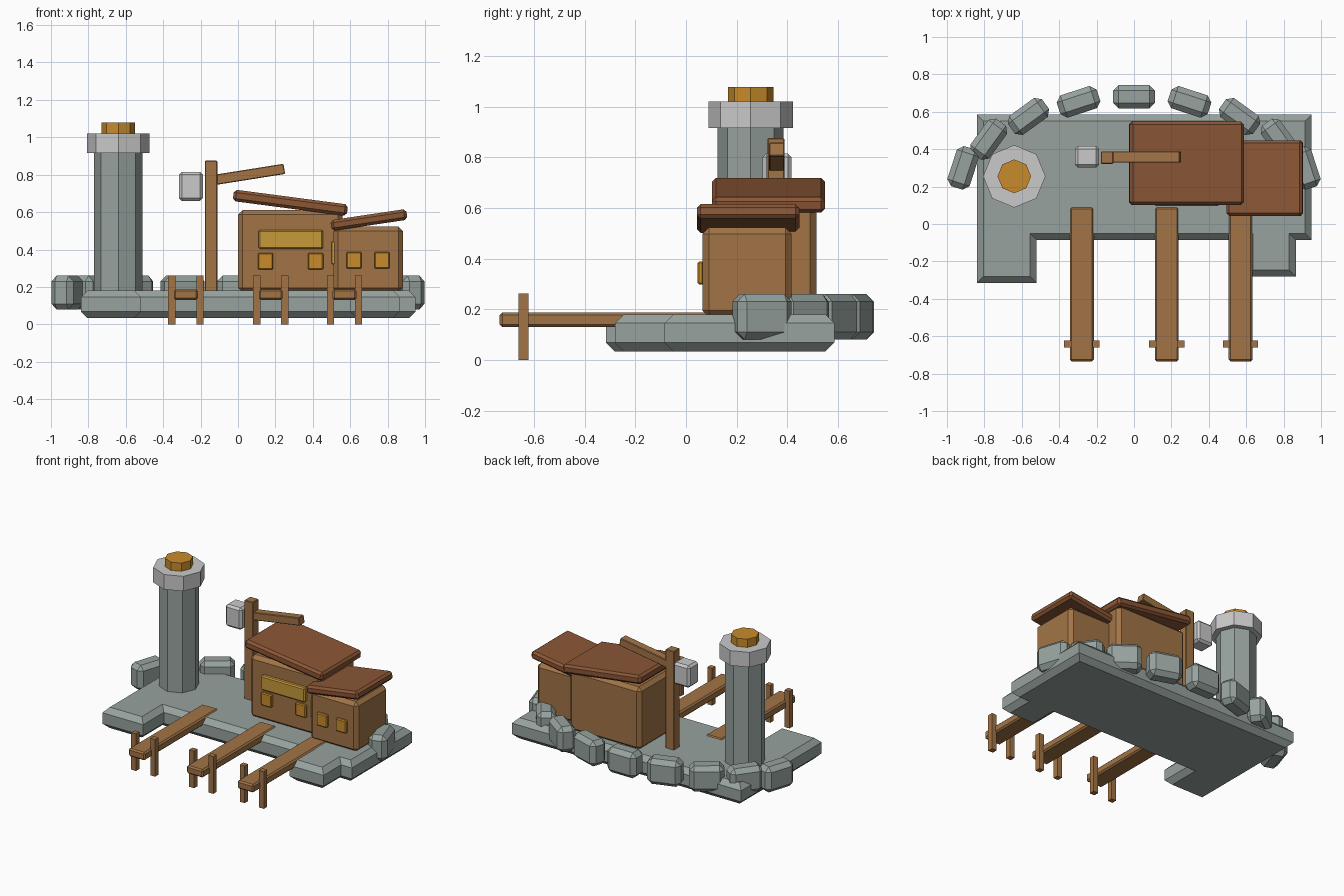
import bpy, bmesh, math

if "Cube" in bpy.data.objects:
    bpy.data.objects.remove(bpy.data.objects["Cube"])


def material(name, rgb):
    m = bpy.data.materials.new(name)
    m.diffuse_color = (*rgb, 1)
    m.use_nodes = True
    m.node_tree.nodes["Principled BSDF"].inputs["Base Color"].default_value = m.diffuse_color
    return m


STONE = material("stone", (0.31, 0.365, 0.345))
WOOD = material("wood", (0.36, 0.175, 0.062))
ROOF = material("roof_brown", (0.26, 0.095, 0.037))
GOLD = material("window_gold", (0.58, 0.26, 0.025))
SIGN = material("sign_yellow", (0.57, 0.32, 0.043))
PALE = material("pale_grey", (0.59, 0.59, 0.59))


def finish(name, bm, mat, loc=(0, 0, 0), rot=(0, 0, 0)):
    bmesh.ops.recalc_face_normals(bm, faces=bm.faces[:])
    me = bpy.data.meshes.new(name)
    bm.to_mesh(me)
    bm.free()
    me.materials.append(mat)
    ob = bpy.data.objects.new(name, me)
    ob.location, ob.rotation_euler = loc, rot
    bpy.context.collection.objects.link(ob)
    return ob


def bevel(bm, edges, width):
    bmesh.ops.bevel(bm, geom=edges, offset=width, offset_type='OFFSET',
                    segments=1, profile=0.5, affect='EDGES')


def block(name, loc, size, mat, bev=0.0, rot=(0, 0, 0)):
    """Chamfered box given by its centre and size."""
    bm = bmesh.new()
    bmesh.ops.create_cube(bm, size=1)
    bmesh.ops.scale(bm, vec=size, verts=bm.verts[:])
    if bev:
        bevel(bm, bm.edges[:], bev)
    return finish(name, bm, mat, loc, rot)


def span(name, x, y, z, mat, bev=0.0):
    """Chamfered box given by its extent on each axis."""
    r = (x, y, z)
    return block(name, [(a + b) / 2 for a, b in r], [b - a for a, b in r], mat, bev)


def octagon(name, radius, z0, z1, mat):
    bm = bmesh.new()
    bmesh.ops.create_cone(bm, cap_ends=True, segments=8, radius1=radius,
                          radius2=radius, depth=z1 - z0)
    return finish(name, bm, mat, (-0.64, 0.255, (z0 + z1) / 2))


# Stone quay: one outline with two forward lobes, chamfered top and bottom
outline = [(-0.84, 0.585), (-0.84, -0.315), (-0.52, -0.315), (-0.52, -0.085),
           (0.60, -0.085), (0.60, -0.28), (0.865, -0.28), (0.865, -0.085),
           (0.95, -0.085), (0.95, 0.585)]
bm = bmesh.new()
base = bm.faces.new([bm.verts.new((x, y, 0.033)) for x, y in outline])
top = bmesh.ops.extrude_face_region(bm, geom=[base])["geom"]
bmesh.ops.translate(bm, vec=(0, 0, 0.147),
                    verts=[g for g in top if isinstance(g, bmesh.types.BMVert)])
bmesh.ops.recalc_face_normals(bm, faces=bm.faces[:])
bevel(bm, [e for e in bm.edges if abs(e.verts[0].co.z - e.verts[1].co.z) < 0.01], 0.035)
finish("quay", bm, STONE)

# Breakwater rocks along an elliptical arc
for i in range(-4, 5):
    t = math.radians(18 * i)
    block(f"breakwater_rock_{i + 5}",
          (0.96 * math.sin(t), 0.13 + 0.55 * math.cos(t), 0.17),
          (0.225, 0.125, 0.18), STONE, 0.03, (0, 0, -t))

# Lighthouse
octagon("lighthouse_tower", 0.13, 0.15, 0.915, STONE)
octagon("lighthouse_gallery", 0.167, 0.915, 1.02, PALE)
octagon("lighthouse_lamp", 0.09, 1.02, 1.078, GOLD)

# Houses with single-pitch roofs
span("main_house", (0.0, 0.56), (0.125, 0.515), (0.17, 0.612), WOOD, 0.025)
span("side_house", (0.51, 0.882), (0.065, 0.417), (0.17, 0.523), WOOD, 0.025)
block("main_roof", (0.28, 0.325, 0.65), (0.615, 0.445, 0.062), ROOF, 0.015,
      (0, math.radians(7.5), 0))
block("side_roof", (0.70, 0.245, 0.558), (0.41, 0.405, 0.058), ROOF, 0.015,
      (0, math.radians(-8.5), 0))

# Sign, narrow lantern and windows
span("sign_board", (0.11, 0.455), (0.095, 0.13), (0.403, 0.505), SIGN, 0.008)
span("narrow_lantern", (0.497, 0.527), (0.085, 0.13), (0.32, 0.445), SIGN, 0.006)
for i, (x, y, z) in enumerate([(0.147, 0.114, 0.337), (0.415, 0.114, 0.337),
                               (0.62, 0.058, 0.343), (0.77, 0.058, 0.343)]):
    block(f"window_{i + 1}", (x, y, z), (0.082, 0.024, 0.09), GOLD, 0.006)

# Crane with crate
span("crane_post", (-0.177, -0.11), (0.322, 0.388), (0.17, 0.875), WOOD, 0.004)
block("crane_arm", (0.05, 0.358, 0.80), (0.40, 0.06, 0.055), WOOD, 0.004,
      (0, math.radians(-9), 0))
span("crane_crate", (-0.315, -0.188), (0.302, 0.417), (0.66, 0.815), PALE, 0.015)

# Piers: plank deck and two posts each
for i, x in enumerate((-0.279, 0.175, 0.57)):
    span(f"pier_deck_{i + 1}", (x - 0.064, x + 0.064), (-0.735, 0.09),
         (0.13, 0.187), WOOD, 0.01)
    for side in (-1, 1):
        px = x + side * 0.075
        span(f"pier_post_{i + 1}_{'left' if side < 0 else 'right'}",
             (px - 0.019, px + 0.019), (-0.66, -0.622), (0.0, 0.262), WOOD)
